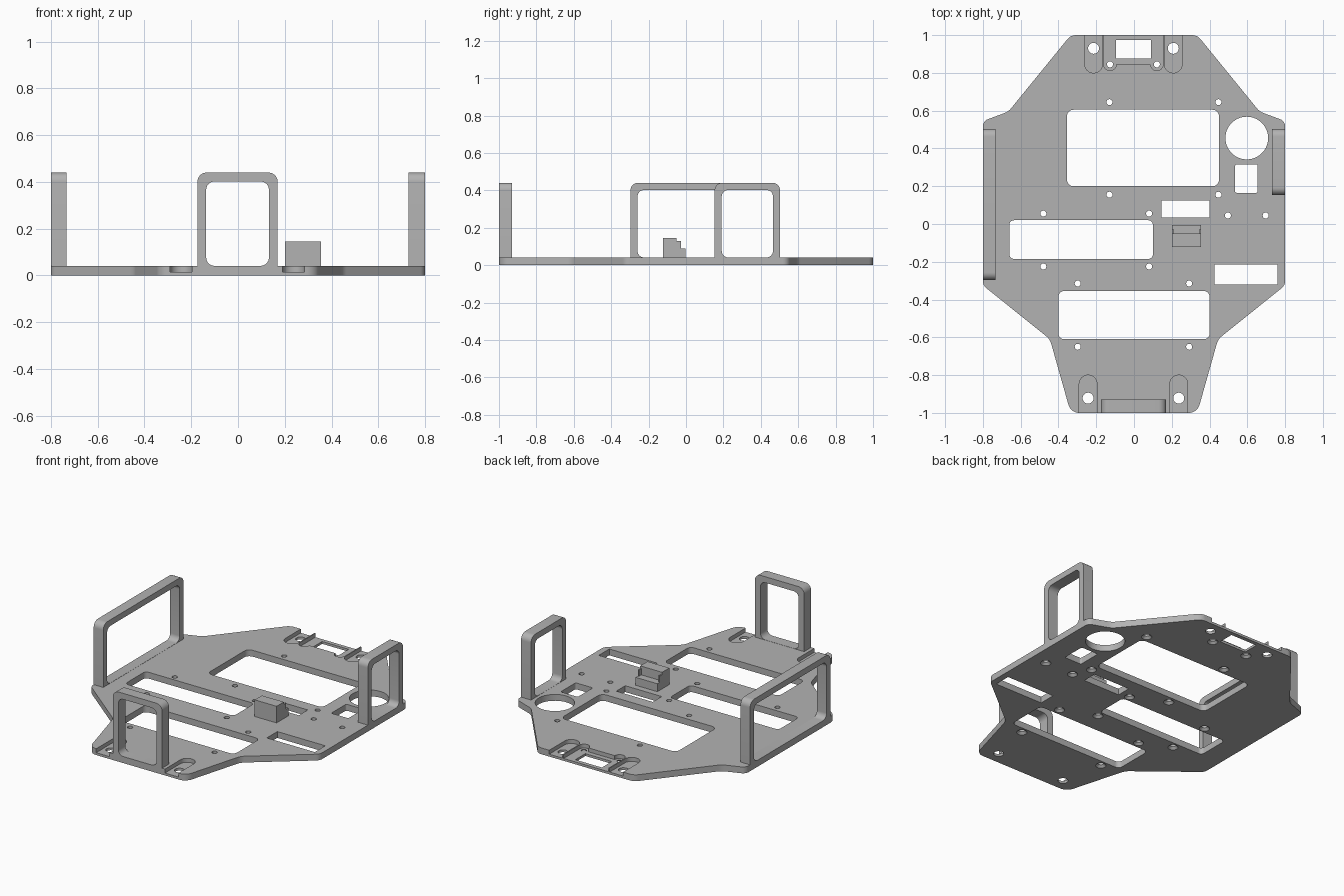
import bpy, bmesh
from math import cos, sin, pi
from mathutils import Vector, Matrix

if "Cube" in bpy.data.objects:
    bpy.data.objects.remove(bpy.data.objects["Cube"])

grey = bpy.data.materials.new("satin grey")
grey.use_nodes = True
grey.diffuse_color = (0.45, 0.45, 0.45, 1)
grey.node_tree.nodes["Principled BSDF"].inputs["Base Color"].default_value = grey.diffuse_color

THICK, FLOOR, TOP = 0.04, 0.015, 0.44


def fillet(points, radii, steps=8):
    """Round each polygon corner with a tangent arc."""
    out = []
    for i, p in enumerate(points):
        r = radii[i] if isinstance(radii, (list, tuple)) else radii
        p = Vector(p)
        if r == 0:
            out.append(p)
            continue
        a = (Vector(points[i - 1]) - p).normalized()
        b = (Vector(points[(i + 1) % len(points)]) - p).normalized()
        half = a.angle(b) / 2
        centre = p + (a + b).normalized() * (r / sin(half))
        cut = cos(half) / sin(half) * r
        start, end = p + a * cut - centre, p + b * cut - centre
        sweep = start.angle_signed(end)
        for k in range(steps + 1):
            out.append(centre + Matrix.Rotation(-sweep * k / steps, 2) @ start)
    return out


def rect(x0, x1, y0, y1, r=0.0):
    return fillet([(x0, y0), (x1, y0), (x1, y1), (x0, y1)], r)


def circle(x, y, r, n=32):
    return [Vector((x + r * cos(2 * pi * k / n), y + r * sin(2 * pi * k / n))) for k in range(n)]


def loft(bm, sections):
    """Close a solid through (outline, z) sections of equal point count."""
    rings = [[bm.verts.new((p.x, p.y, z)) for p in outline] for outline, z in sections]
    for lo, hi in zip(rings, rings[1:]):
        for i in range(len(lo)):
            bm.faces.new((lo[i - 1], lo[i], hi[i], hi[i - 1]))
    bm.faces.new(rings[0][::-1])
    bm.faces.new(rings[-1])


def prism(bm, outline, z0, z1):
    loft(bm, [(outline, z0), (outline, z1)])


def finish(name, bm):
    bmesh.ops.recalc_face_normals(bm, faces=bm.faces)
    mesh = bpy.data.meshes.new(name)
    bm.to_mesh(mesh)
    bm.free()
    mesh.materials.append(grey)
    obj = bpy.data.objects.new(name, mesh)
    bpy.context.collection.objects.link(obj)
    return obj


def activate(obj):
    bpy.ops.object.select_all(action='DESELECT')
    obj.select_set(True)
    bpy.context.view_layer.objects.active = obj


def smooth(obj):
    activate(obj)
    bpy.ops.object.shade_smooth_by_angle(angle=0.5)


def carve(obj, bm):
    cutter = finish("cutter", bm)
    cutter.hide_render = True
    mod = obj.modifiers.new("cut", 'BOOLEAN')
    mod.operation, mod.solver, mod.object = 'DIFFERENCE', 'EXACT', cutter
    activate(obj)
    bpy.ops.object.modifier_apply(modifier=mod.name)
    bpy.data.objects.remove(cutter)


# Base plate outline, mirrored across x
side = [(0.335, 1), (0.665, 0.595), (0.8, 0.545), (0.8, -0.325), (0.445, -0.61), (0.335, -1)]
outline = side + [(-x, y) for x, y in reversed(side)]
radii = [0.06, 0.08, 0.04, 0.05, 0.08, 0.06]
bm = bmesh.new()
prism(bm, fillet(outline, radii + radii[::-1]), 0, THICK)
plate = finish("base_plate", bm)

# Pockets sunk in the top: mounting slots, then the rear recess and its lobes
bm = bmesh.new()
for x in (-0.243, 0.237):
    prism(bm, rect(x - 0.047, x + 0.047, -1.2, -0.8, 0.0465), FLOOR, 0.1)
for x in (-0.214, 0.208):
    prism(bm, rect(x - 0.047, x + 0.047, 0.8, 1.2, 0.0465), FLOOR, 0.1)
carve(plate, bm)
bm = bmesh.new()
prism(bm, rect(-0.16, 0.154, 0.845, 1.1), FLOOR, 0.1)
carve(plate, bm)
bm = bmesh.new()
for x in (-0.127, 0.121):
    prism(bm, circle(x, 0.845, 0.033), FLOOR, 0.1)
carve(plate, bm)

# Through openings
bm = bmesh.new()
for x0, x1, y0, y1, r in [
        (-0.355, 0.45, 0.2, 0.605, 0.035), (-0.66, 0.1, -0.185, 0.02, 0.025),
        (-0.4, 0.4, -0.61, -0.355, 0.03), (0.145, 0.4, 0.035, 0.125, 0),
        (0.425, 0.76, -0.32, -0.215, 0), (0.535, 0.655, 0.165, 0.315, 0.01),
        (-0.095, 0.09, 0.875, 0.975, 0)]:
    prism(bm, rect(x0, x1, y0, y1, r), -0.1, 0.1)
prism(bm, circle(0.597, 0.455, 0.113, 64), -0.1, 0.1)
for x, y in [(-0.243, -0.922), (0.237, -0.922), (-0.214, 0.93), (0.208, 0.93)]:
    prism(bm, circle(x, y, 0.029), -0.1, 0.1)

# Screw holes, countersunk from beneath
holes = [(x, y) for xs, ys in [((-0.13, 0.447), (0.645, 0.155)), ((0.497, 0.697), (0.045,)),
                               ((-0.48, 0.08), (0.055, -0.225)), ((-0.298, 0.292), (-0.315, -0.65)),
                               ((-0.127, 0.121), (0.845,))] for x in xs for y in ys]
for x, y in holes:
    wide, narrow = circle(x, y, 0.03, 20), circle(x, y, 0.016, 20)
    loft(bm, [(wide, -0.05), (wide, 0), (narrow, 0.014), (narrow, 0.1)])
carve(plate, bm)
smooth(plate)


# Upright hoops: width runs along u, depth is extruded, height is z
def hoop(name, u0, u1, depth0, depth1, along_x):
    outer = fillet([(u0, 0.005), (u1, 0.005), (u1, TOP), (u0, TOP)], [0, 0, 0.04, 0.04])
    bm = bmesh.new()
    prism(bm, outer, depth0, depth1)
    obj = finish(name, bm)
    bm = bmesh.new()
    prism(bm, rect(u0 + 0.038, u1 - 0.038, THICK + 0.001, TOP - 0.038, 0.035), depth0 - 1, depth1 + 1)
    carve(obj, bm)
    for v in obj.data.vertices:
        u, z, d = v.co
        v.co = (u, d, z) if along_x else (d, u, z)
    if along_x:
        obj.data.flip_normals()
    smooth(obj)


hoop("front_hoop", -0.174, 0.17, -1, -0.93, True)
hoop("right_hoop", -0.297, 0.503, -0.8, -0.733, False)
hoop("left_hoop", 0.153, 0.503, 0.73, 0.8, False)


# Stepped connector: solid body with a low ledge between two stepped cheeks
def profile_block(name, profile, x0, x1):
    bm = bmesh.new()
    prism(bm, [Vector(p) for p in profile], x0, x1)
    for v in bm.verts:
        y, z, x = v.co
        v.co = (x, y, z)
    finish(name, bm)


back, low = -0.122, 0.03
profile_block("connector_body", [(back, low), (-0.004, low), (-0.004, 0.09), (-0.05, 0.09),
                                 (-0.05, 0.145), (back, 0.145)], 0.21, 0.347)
cheek = [(back, low), (-0.004, low), (-0.004, 0.09), (-0.026, 0.09), (-0.026, 0.13),
         (-0.05, 0.13), (-0.05, 0.145), (back, 0.145)]
profile_block("connector_right_cheek", cheek, 0.202, 0.21)
profile_block("connector_left_cheek", cheek, 0.347, 0.355)
